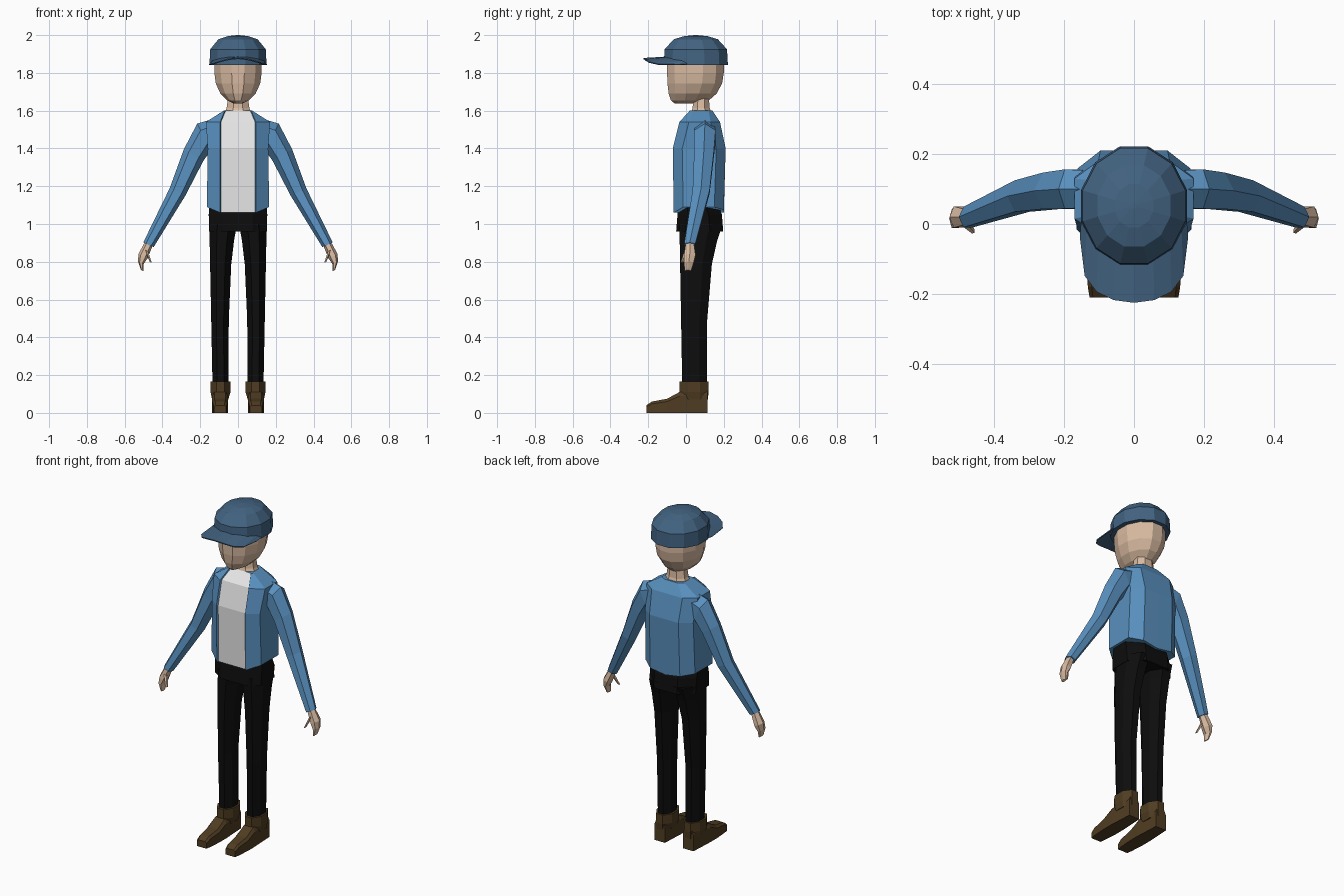
import bpy, bmesh
from math import sin, cos, pi, radians
from mathutils import Vector

if "Cube" in bpy.data.objects:
    bpy.data.objects.remove(bpy.data.objects["Cube"])


def material(name, red, green, blue):
    colour = (red, green, blue, 1)
    mat = bpy.data.materials.new(name)
    mat.use_nodes = True
    mat.diffuse_color = colour
    mat.node_tree.nodes["Principled BSDF"].inputs["Base Color"].default_value = colour
    return mat


denim = material("denim_blue", 0.1, 0.28, 0.52)
navy = material("navy_blue", 0.055, 0.125, 0.22)
skin = material("skin", 0.7, 0.5, 0.36)
white = material("shirt_white", 0.8, 0.8, 0.8)
black = material("trouser_black", 0.004, 0.004, 0.004)
brown = material("boot_brown", 0.08, 0.046, 0.016)


def finish(name, bm, materials, mirror=False):
    bmesh.ops.recalc_face_normals(bm, faces=bm.faces)
    mesh = bpy.data.meshes.new(name)
    bm.to_mesh(mesh)
    bm.free()
    for mat in materials:
        mesh.materials.append(mat)
    part = bpy.data.objects.new(name, mesh)
    bpy.context.collection.objects.link(part)
    if mirror:
        part.modifiers.new("mirror", "MIRROR").use_mirror_merge = False
    return part


def skin_rows(bm, rows, closed):
    """Join neighbouring rows of points with quads; return the vertex rows."""
    rows = [[bm.verts.new(point) for point in row] for row in rows]
    count = len(rows[0])
    for low, high in zip(rows, rows[1:]):
        for i in range(count if closed else count - 1):
            j = (i + 1) % count
            bm.faces.new((low[i], low[j], high[j], high[i]))
    return rows


def loft(name, rings, *materials, mirror=False):
    """Closed solid through rings; a second material colours the last strip."""
    bm = bmesh.new()
    rows = skin_rows(bm, rings, closed=True)
    count = len(rows[0])
    if len(materials) > 1:
        for face in list(bm.faces)[count - 1::count]:
            face.material_index = 1
    bm.faces.new(rows[0])
    bm.faces.new(rows[-1])
    return finish(name, bm, materials, mirror)


def oval(z, left, right, front, back, sides=8):
    """Flat-sided oval filling the given bounds."""
    centre = Vector((left + right, front + back, z + z)) / 2
    reach = 2 * cos(pi / sides)
    ring = []
    for i in range(sides):
        turn = 2 * pi * (i + 0.5) / sides
        ring.append(centre + Vector(((right - left) * cos(turn), (back - front) * sin(turn), 0)) / reach)
    return ring


def both(half, *centre):
    """Complete a half outline with its mirror image."""
    return [*half, *centre, *[(-x, y, z) for x, y, z in reversed(half)]]


def limb(x, y, z, thick, wide, lean=0.45, sides=6):
    """Ring around an arm; lean tilts its plane from level to upright."""
    outward = Vector((1, 0, lean)).normalized() * thick
    across = Vector((0, wide, 0))
    turns = [2 * pi * i / sides for i in range(sides)]
    return [Vector((x, y, z)) + outward * cos(turn) + across * sin(turn) for turn in turns]


# Jacket, with the shirt panel set slightly behind its front edges
def jacket_ring(z, side, front, back, lapel=0.095, bevel=0.05, lift=0):
    half = [(lapel - 0.005, front + 0.01, z), (lapel, front, z),
            (side, front + bevel, z + lift), (side, back - bevel, z + lift),
            (side * 0.6, back, z + lift / 2)]
    return both(half, (0, back, z))


loft("jacket_and_shirt", [
    jacket_ring(1.06, side=0.165, front=-0.065, back=0.2, lift=0.03),
    jacket_ring(1.4, side=0.16, front=-0.07, back=0.21),
    jacket_ring(1.54, side=0.17, front=-0.035, back=0.18),
    jacket_ring(1.6, side=0.075, front=0.02, back=0.14, lapel=0.07, bevel=0.02),
], denim, white)

# Sleeves from inside the shoulder to the wrist
loft("sleeves", [
    limb(0.11, 0.1, 1.49, thick=0.07, wide=0.06, lean=5),
    limb(0.18, 0.1, 1.46, thick=0.08, wide=0.065, lean=2),
    limb(0.235, 0.095, 1.365, thick=0.06, wide=0.06, lean=0.6),
    limb(0.32, 0.08, 1.17, thick=0.046, wide=0.052),
    limb(0.474, 0.02, 0.89, thick=0.03, wide=0.034),
], denim, mirror=True)

# Hands and thumbs
loft("hands", [
    limb(0.47, 0.02, 0.9, thick=0.022, wide=0.024),
    limb(0.503, 0.02, 0.83, thick=0.027, wide=0.035),
    limb(0.514, 0.015, 0.795, thick=0.016, wide=0.03),
    limb(0.507, 0.01, 0.753, thick=0.007, wide=0.02),
], skin, mirror=True)
loft("thumbs", [
    limb(0.485, 0.005, 0.86, thick=0.012, wide=0.014, sides=5),
    limb(0.461, -0.02, 0.797, thick=0.007, wide=0.008, sides=5),
], skin, mirror=True)

# Neck
loft("neck", [
    oval(1.585, left=-0.072, right=0.072, front=0.025, back=0.135),
    oval(1.615, left=-0.06, right=0.06, front=0.035, back=0.125),
    oval(1.69, left=-0.05, right=0.05, front=0.04, back=0.12),
], skin)


# Head: rounded jaw and back of the skull, nearly flat face
def head_ring(z, size):
    width = 0.125 * size
    return oval(z, -width, width, front=-0.1 * size ** 0.3, back=0.05 + 0.15 * size, sides=12)


jaw = [radians(angle) for angle in (80, 62, 42, 20, 0)]
loft("head", [head_ring(1.8 - 0.165 * sin(a), cos(a)) for a in jaw] + [head_ring(1.9, 1)], skin)


# Cap crown: upright band below a dome
def crown_ring(z, size):
    width, depth, middle = 0.147 * size, 0.165 * size, 0.052
    return oval(z, -width, width, middle - depth, middle + depth, sides=12)


dome = [radians(angle) for angle in (0, 45, 68, 87)]
loft("cap_crown", [crown_ring(1.842, 1.03)]
     + [crown_ring(1.925 + 0.075 * sin(a), cos(a)) for a in dome], navy)

# Arched cap brim
sweep = [radians(angle) for angle in range(-88, 90, 22)]
inner = [(0.147 * sin(a), 0.04 - 0.15 * cos(a), 1.848 + 0.035 * cos(a)) for a in sweep]
outer = [(0.153 * sin(a), 0.03 - 0.255 * cos(a) ** 0.4, 1.843 + 0.033 * cos(a) ** 3) for a in sweep]
bm = bmesh.new()
skin_rows(bm, [inner, outer], closed=False)
brim = finish("cap_brim", bm, [navy])
solid = brim.modifiers.new("thickness", "SOLIDIFY")
solid.thickness = 0.006
solid.offset = 0


# Trouser hips
def hip_ring(z, side, front, back):
    return both([(side / 2, front, z), (side, front + 0.05, z),
                 (side, back - 0.07, z), (side / 2, back, z)])


loft("trouser_hips", [
    hip_ring(1.13, side=0.15, front=-0.035, back=0.16),
    hip_ring(1.05, side=0.155, front=-0.045, back=0.19),
    hip_ring(0.96, side=0.153, front=-0.052, back=0.197),
], black)


# Trouser legs: straight shins flaring quickly towards the seat
def leg_ring(up):
    flare = up ** 4
    return oval(0.15 + 0.85 * up, left=0.05 - 0.045 * flare, right=0.135 + 0.017 * up,
                front=-0.02 - 0.015 * up, back=0.11 + 0.085 * flare)


loft("trouser_legs", [leg_ring(up) for up in (0, 0.4, 0.75, 0.9, 1)], black, mirror=True)

# Boot cuffs
loft("boot_cuffs", [
    oval(0.07, left=0.052, right=0.137, front=-0.03, back=0.115),
    oval(0.11, left=0.04, right=0.145, front=-0.035, back=0.12),
    oval(0.165, left=0.04, right=0.145, front=-0.035, back=0.12),
], brown, mirror=True)


# Boot feet from toe to heel
def foot_ring(y, height, half_width, middle=0.095):
    outline = [(1, 0), (1, 0.8), (0.7, 1), (-0.7, 1), (-1, 0.8), (-1, 0)]
    return [(middle + half_width * across, y, height * up) for across, up in outline]


loft("boot_feet", [
    foot_ring(-0.21, height=0.04, half_width=0.032),
    foot_ring(-0.18, height=0.06, half_width=0.037),
    foot_ring(-0.1, height=0.075, half_width=0.043),
    foot_ring(-0.035, height=0.11, half_width=0.043),
    foot_ring(0.115, height=0.12, half_width=0.035),
], brown, mirror=True)
